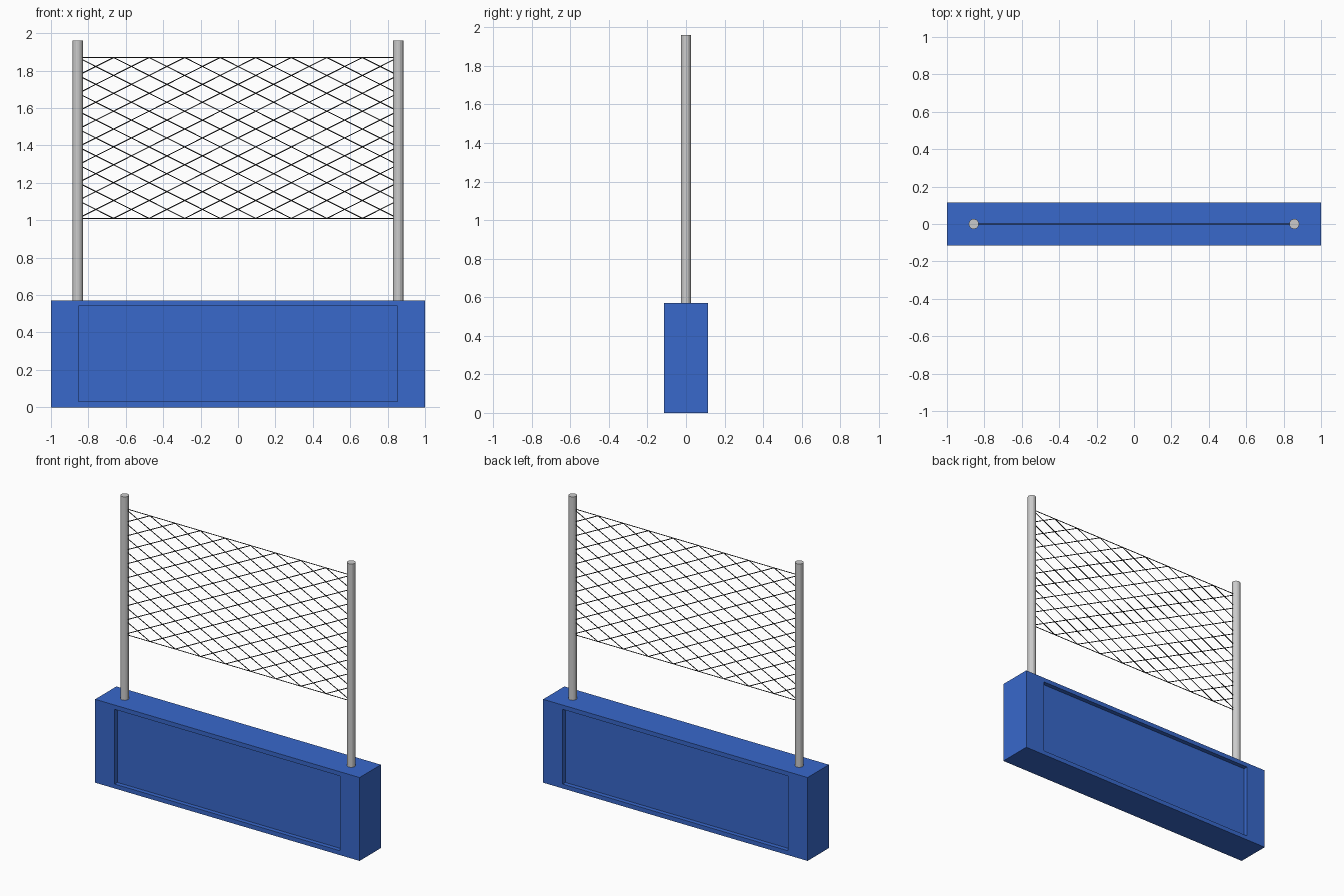
import bpy, bmesh
from mathutils import Vector, Matrix

if "Cube" in bpy.data.objects:
    bpy.data.objects.remove(bpy.data.objects["Cube"])

BASE_X, BASE_Y, BASE_H = 1.0, 0.115, 0.57
POLE_X, POLE_R, POLE_TOP = 0.857, 0.027, 1.96
NET_X, NET_LOW, NET_HIGH = 0.84, 1.01, 1.87
CELL, ROWS, WIRE_R = 0.19, 9, 0.0028


def material(name, color):
    m = bpy.data.materials.new(name)
    m.diffuse_color = color
    m.use_nodes = True
    m.node_tree.nodes["Principled BSDF"].inputs["Base Color"].default_value = m.diffuse_color
    return m


def finish(name, bm, mat=None):
    me = bpy.data.meshes.new(name)
    bm.to_mesh(me)
    bm.free()
    ob = bpy.data.objects.new(name, me)
    bpy.context.collection.objects.link(ob)
    if mat:
        me.materials.append(mat)
    return ob


def add_rod(bm, a, b, radius, sides):
    a, b = Vector(a), Vector(b)
    d = b - a
    rot = d.to_track_quat('Z', 'Y').to_matrix().to_4x4()
    bmesh.ops.create_cone(bm, cap_ends=True, segments=sides, radius1=radius,
                          radius2=radius, depth=d.length,
                          matrix=Matrix.Translation((a + b) / 2) @ rot)


# Base block with a recessed panel on front and back
bm = bmesh.new()
bmesh.ops.create_cube(bm, size=1)
bmesh.ops.scale(bm, vec=(2 * BASE_X, 2 * BASE_Y, BASE_H), verts=bm.verts)
bmesh.ops.translate(bm, vec=(0, 0, BASE_H / 2), verts=bm.verts)
for f in [f for f in bm.faces if abs(f.normal.y) > 0.9]:
    inward = -f.normal.copy()
    bmesh.ops.inset_individual(bm, faces=[f], thickness=0.042)
    for v in f.verts:
        v.co.x = 0.853 if v.co.x > 0 else -0.853
    panel = bmesh.ops.extrude_discrete_faces(bm, faces=[f])['faces'][0]
    bmesh.ops.translate(bm, vec=inward * 0.03, verts=panel.verts)
finish("base", bm, material("blue", (0.04, 0.14, 0.6, 1)))

# Two upright poles
for side, sx in (("left", -1), ("right", 1)):
    bm = bmesh.new()
    add_rod(bm, (sx * POLE_X, 0, BASE_H - 0.01), (sx * POLE_X, 0, POLE_TOP), POLE_R, 16)
    finish(side + "_pole", bm)

# Net: border wires plus crossing diagonals clipped at the poles
bm = bmesh.new()
for z in (NET_LOW, NET_HIGH):
    add_rod(bm, (-NET_X, 0, z), (NET_X, 0, z), WIRE_R, 6)
slope = (NET_HIGH - NET_LOW) / ROWS / CELL
run = ROWS * CELL
for k in range(-14, 14):
    start = (k + 0.5) * CELL
    x0, x1 = max(start, -NET_X), min(start + run, NET_X)
    if x1 - x0 < 0.01:
        continue
    z0, z1 = (NET_LOW + slope * (x - start) for x in (x0, x1))
    for s in (-1, 1):
        add_rod(bm, (s * x0, 0, z0), (s * x1, 0, z1), WIRE_R, 6)
finish("net", bm, material("dark", (0.03, 0.03, 0.03, 1)))
